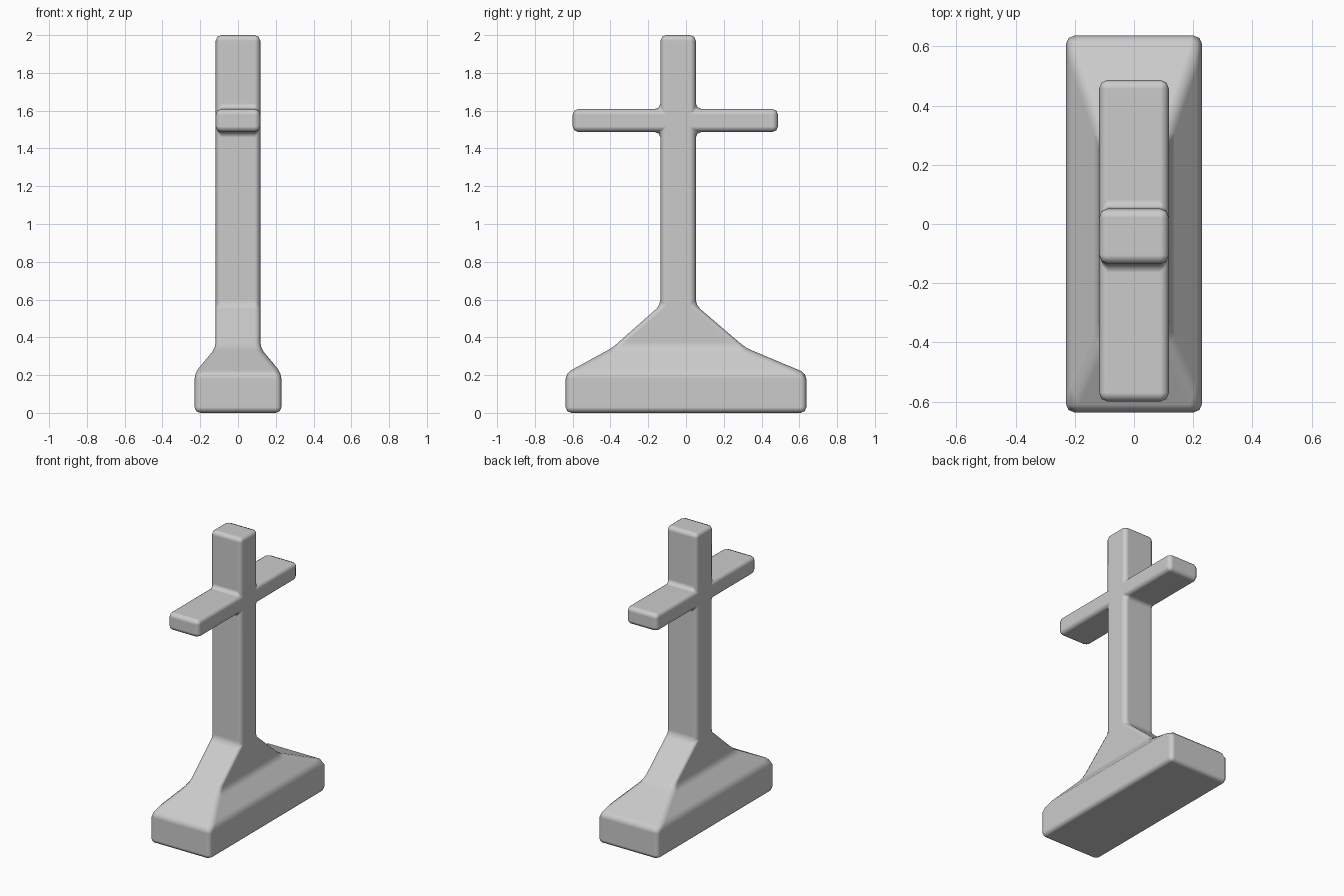
import bpy, bmesh
from math import radians
from mathutils import Vector

if "Cube" in bpy.data.objects:
    bpy.data.objects.remove(bpy.data.objects["Cube"])

bm = bmesh.new()

# Plinth, sloped foot and post: rectangles (half x, y min, y max, z) lofted upward
sections = [
    (0.23, -0.637, 0.637, 0.0), (0.23, -0.637, 0.637, 0.21),
    (0.118, -0.39, 0.315, 0.345), (0.118, -0.135, 0.052, 0.57),
    (0.118, -0.135, 0.052, 1.487), (0.118, -0.135, 0.052, 1.609),
    (0.118, -0.135, 0.052, 2.0),
]
rings = [[bm.verts.new(p) for p in ((-w, a, z), (w, a, z), (w, b, z), (-w, b, z))]
         for w, a, b, z in sections]
bm.faces.new(rings[0][::-1])
bm.faces.new(rings[-1])
arm_faces = []
for level, (lo, hi) in enumerate(zip(rings, rings[1:])):
    for i in range(4):
        j = (i + 1) % 4
        face = bm.faces.new((lo[i], lo[j], hi[j], hi[i]))
        if level == 4 and i in (0, 2):
            arm_faces.append(face)

# Two arms pulled out of the post's front and back faces
for face, end_y in zip(arm_faces, (-0.60, 0.487)):
    new = bmesh.ops.extrude_discrete_faces(bm, faces=[face])["faces"][0]
    for v in new.verts:
        v.co.y = end_y

bmesh.ops.recalc_face_normals(bm, faces=bm.faces)
mesh = bpy.data.meshes.new("cross_monument")
bm.to_mesh(mesh)
bm.free()
mesh.shade_smooth()
cross = bpy.data.objects.new("cross_monument", mesh)
bpy.context.collection.objects.link(cross)

# Softened edges and filleted inner corners
bevel = cross.modifiers.new("soft_edges", "BEVEL")
bevel.width = 0.03
bevel.segments = 2
bevel.limit_method = "ANGLE"
bevel.angle_limit = radians(10)
bevel.harden_normals = True
